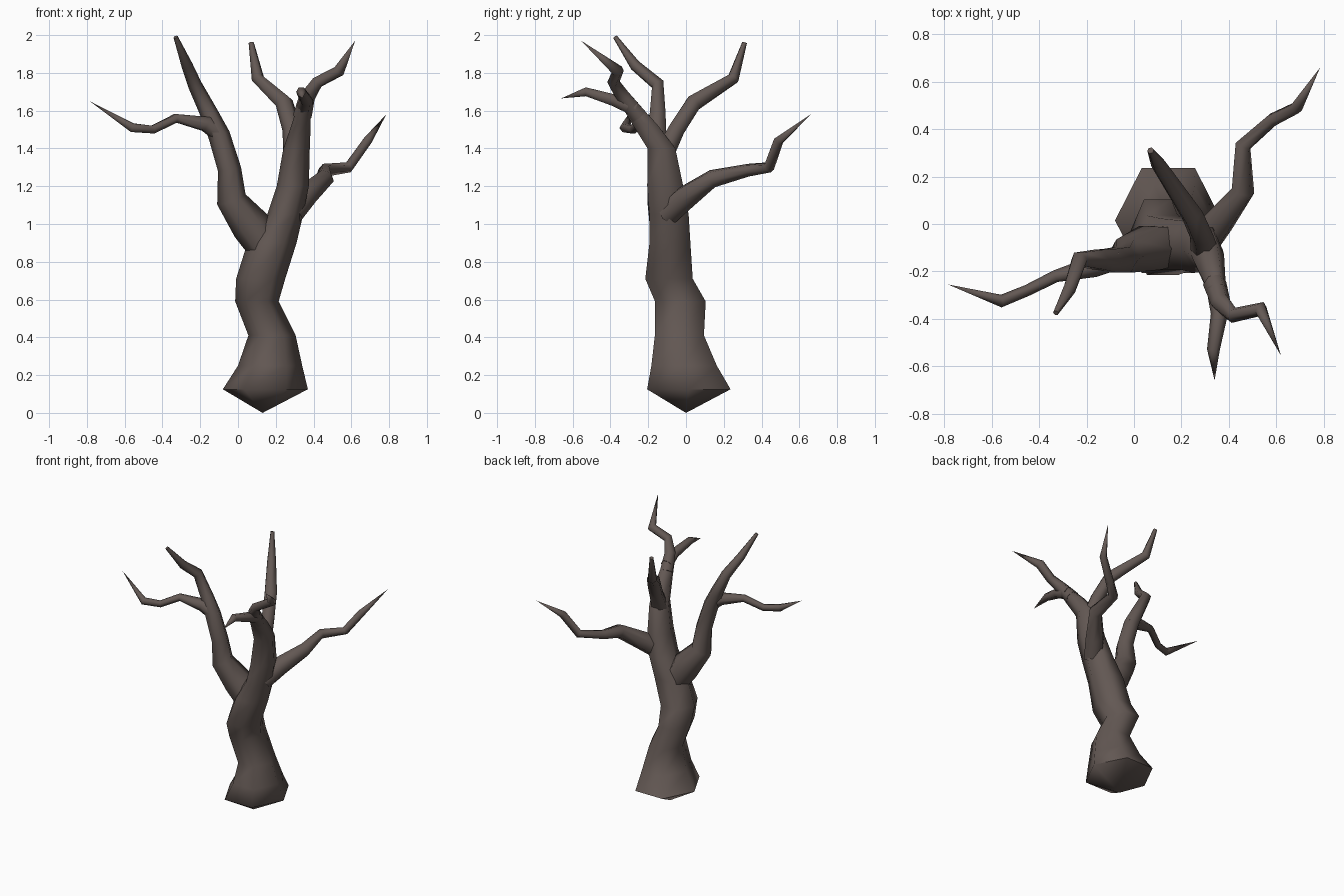
import bpy, bmesh, math
from mathutils import Vector

cube = bpy.data.objects.get("Cube")
if cube:
    bpy.data.objects.remove(cube, do_unlink=True)

bark = bpy.data.materials.new("dark_bark")
bark.use_nodes = True
COLOUR = (0.125, 0.098, 0.088, 1)
bark.diffuse_color = COLOUR
bark.node_tree.nodes["Principled BSDF"].inputs["Base Color"].default_value = COLOUR


def limb(name, path, sides=6, level=False, root=None):
    """Loft rings along (x, y, z, radius[, y radius]); a zero radius makes a point."""
    bm = bmesh.new()
    pts = [Vector(p[:3]) for p in path]
    rings = []
    side = Vector((1, 0, 0))
    for i, p in enumerate(path):
        before = (pts[i] - pts[max(i - 1, 0)]).normalized()
        after = (pts[min(i + 1, len(pts) - 1)] - pts[i]).normalized()
        axis = Vector((0, 0, 1)) if level else (before + after).normalized()
        side = (side - axis * side.dot(axis)).normalized()
        up = axis.cross(side)
        if p[3] == 0:
            rings.append([bm.verts.new(pts[i])])
            continue
        ry = p[4] if len(p) > 4 else p[3]
        ring = []
        for k in range(sides):
            a = math.tau * k / sides
            ring.append(bm.verts.new(pts[i] + side * p[3] * math.cos(a) + up * ry * math.sin(a)))
        rings.append(ring)
    for low, high in zip(rings, rings[1:]):
        for k in range(sides):
            n = (k + 1) % sides
            if len(low) == 1:
                bm.faces.new((low[0], high[n], high[k]))
            elif len(high) == 1:
                bm.faces.new((low[k], low[n], high[0]))
            else:
                bm.faces.new((low[k], low[n], high[n], high[k]))
    for ring in (rings[0], rings[-1]):
        if len(ring) > 1:
            bm.faces.new(ring)
    bmesh.ops.recalc_face_normals(bm, faces=bm.faces)
    mesh = bpy.data.meshes.new(name)
    bm.to_mesh(mesh)
    bm.free()
    mesh.materials.append(bark)
    obj = bpy.data.objects.new(name, mesh)
    bpy.context.collection.objects.link(obj)
    bpy.ops.object.select_all(action='DESELECT')
    obj.select_set(True)
    bpy.context.view_layer.objects.active = obj
    bpy.ops.object.shade_smooth_by_angle(angle=math.radians(75))
    return obj


# Trunk with pointed foot, bending into the main stem
limb("trunk", [
    (0.13, 0, 0, 0),
    (0.145, 0.015, 0.125, 0.225, 0.255),
    (0.17, -0.01, 0.25, 0.17, 0.2),
    (0.18, -0.035, 0.41, 0.125, 0.15),
    (0.1, -0.03, 0.59, 0.115, 0.155),
    (0.12, -0.09, 0.71, 0.13, 0.145),
    (0.18, -0.085, 0.9, 0.13, 0.125),
    (0.25, -0.09, 1.05, 0.095, 0.12),
    (0.29, -0.11, 1.2, 0.085, 0.11),
    (0.31, -0.13, 1.4, 0.07, 0.085),
    (0.335, -0.22, 1.53, 0.05, 0.075),
    (0.355, -0.32, 1.66, 0.03, 0.05),
], level=True)

# Left-leaning limb ending in the tall blunt tip
limb("right_limb", [
    (0.16, -0.09, 0.85, 0.09), (0.07, -0.1, 0.99, 0.105),
    (-0.035, -0.135, 1.13, 0.08), (-0.045, -0.15, 1.29, 0.062),
    (-0.1, -0.155, 1.47, 0.058), (-0.15, -0.15, 1.58, 0.048),
    (-0.23, -0.15, 1.74, 0.037), (-0.27, -0.27, 1.84, 0.03),
    (-0.33, -0.375, 1.99, 0.012),
])

# Side branches, each starting inside its parent
limb("right_side_branch", [
    (-0.08, -0.15, 1.46, 0.045), (-0.17, -0.18, 1.53, 0.045),
    (-0.33, -0.22, 1.56, 0.026), (-0.45, -0.28, 1.5, 0.024),
    (-0.56, -0.325, 1.51, 0.027), (-0.785, -0.255, 1.65, 0),
])
limb("back_branch", [
    (0.3, -0.12, 1.36, 0.06), (0.285, -0.05, 1.5, 0.05),
    (0.245, 0.04, 1.64, 0.048), (0.105, 0.25, 1.77, 0.034),
    (0.07, 0.31, 1.96, 0.014),
])
limb("left_branch", [
    (0.28, -0.1, 1.05, 0.07), (0.35, 0, 1.14, 0.07),
    (0.46, 0.14, 1.24, 0.05), (0.46, 0.33, 1.285, 0.035),
    (0.585, 0.44, 1.3, 0.03), (0.685, 0.49, 1.44, 0.027),
    (0.785, 0.66, 1.58, 0),
])
limb("left_top_branch", [
    (0.34, -0.25, 1.57, 0.05), (0.365, -0.33, 1.67, 0.043),
    (0.42, -0.385, 1.75, 0.033), (0.535, -0.36, 1.81, 0.033),
    (0.62, -0.555, 1.97, 0),
])
limb("front_twig", [
    (0.35, -0.27, 1.61, 0.045), (0.36, -0.38, 1.655, 0.036),
    (0.335, -0.53, 1.7, 0.027), (0.34, -0.66, 1.665, 0),
])
